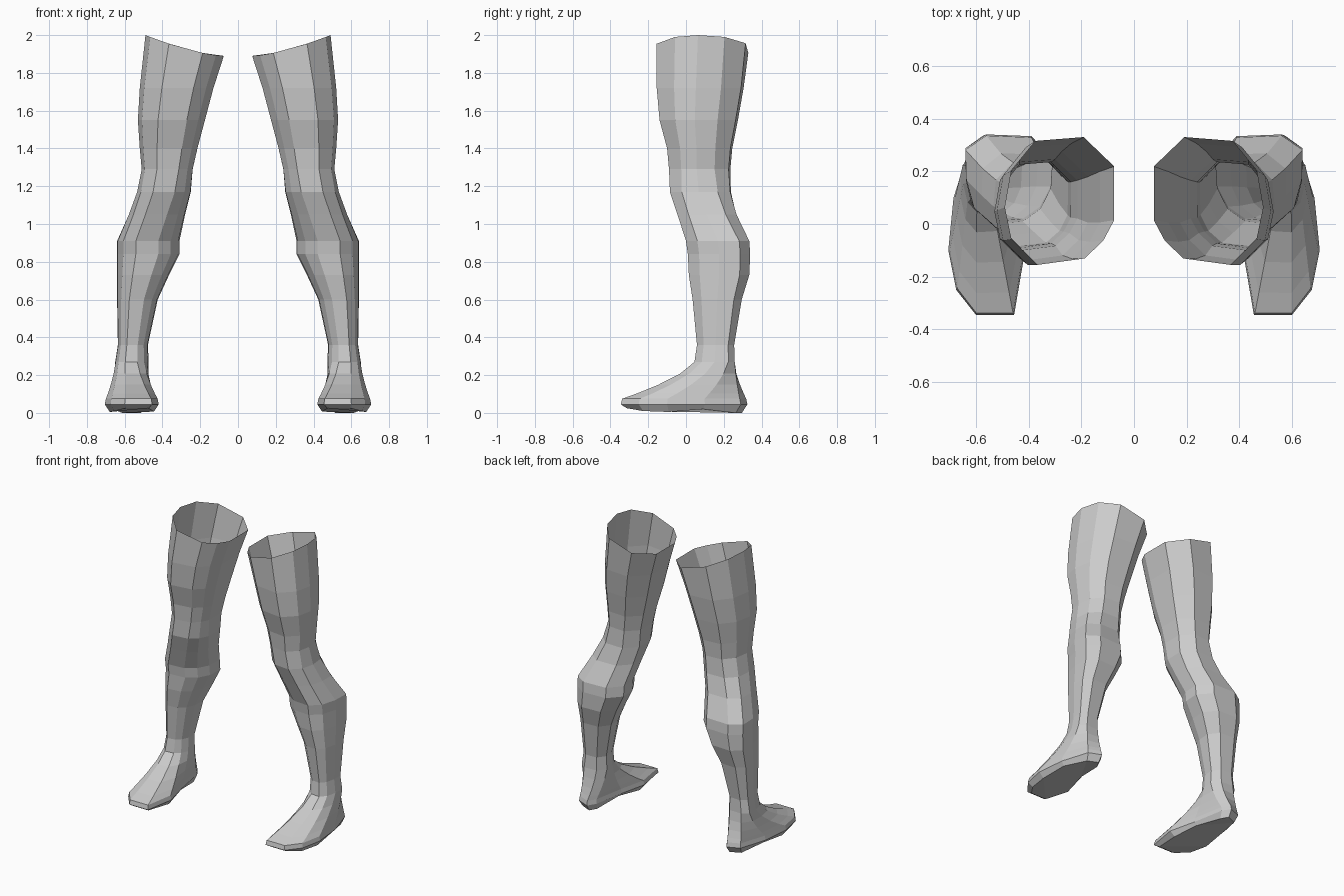
import bpy, bmesh

if "Cube" in bpy.data.objects:
    bpy.data.objects.remove(bpy.data.objects["Cube"])

# Cross-section shapes in a unit box (inner back -> inner -> front -> outer -> back)
THIGH = [(0, .77), (0, .35), (.1, .19), (.27, .05), (.7, 0),
         (.94, .2), (1, .45), (.94, .74), (.72, .97), (.28, 1)]
CALF = [(0, .72), (.02, .4), (.14, .17), (.34, .03), (.7, 0),
        (.9, .18), (.99, .5), (1, .84), (.76, 1), (.24, .98)]

# Leg stations: z, inner x, outer x, front y, back y
LEG = [
    (1.72, .13, .52, -.155, .305),
    (1.55, .175, .53, -.14, .275),
    (1.40, .215, .52, -.10, .245),
    (1.29, .24, .51, -.09, .235),
    (1.17, .25, .535, -.085, .24),
    (1.05, .28, .58, -.045, .27),
    (.91, .31, .64, 0, .335),
    (.84, .31, .64, .01, .34),
    (.73, .365, .64, .015, .335),
    (.60, .425, .64, .035, .295),
    (.36, .477, .636, .058, .255),
    (.27, .473, .65, .045, .258),
]

# Foot outline, same point order as the leg sections, and height of the sole
FOOT = [(.505, .27), (.465, .05), (.42, -.14), (.455, -.345), (.60, -.345),
        (.675, -.25), (.705, -.10), (.685, .10), (.625, .29), (.54, .325)]
SOLE_Z = [.005, .03, .012, .03, .03, .015, .01, .025, .005, .005]


def section(z, x0, x1, y0, y1):
    t = min(1, max(0, (1.3 - z) / .35))
    return [(x0 + (x1 - x0) * (a[0] + (b[0] - a[0]) * t),
             y0 + (y1 - y0) * (a[1] + (b[1] - a[1]) * t), z)
            for a, b in zip(THIGH, CALF)]


def scaled_foot(s, heights):
    return [(.56 + (x - .56) * s, y * (1 + s) / 2, z)
            for (x, y), z in zip(FOOT, heights)]


# Slanted open rim, then the leg
rings = [[(.075 + .415 * u, -.155 + .485 * v, 1.89 + .11 * u ** 1.5) for u, v in THIGH]]
rings += [section(*s) for s in LEG]

# Instep: blend from the ankle out to the foot edge
ankle = rings[-1]
edge = scaled_foot(.96, [.075] * 10)
for t, tz in ((.2, .32), (.5, .62), (.8, .86)):
    rings.append([(a[0] + (e[0] - a[0]) * t, a[1] + (e[1] - a[1]) * t,
                   a[2] + (e[2] - a[2]) * tz) for a, e in zip(ankle, edge)])
rings += [edge, scaled_foot(1, [.045] * 10), scaled_foot(.82, SOLE_Z)]

bm = bmesh.new()
loops = [[bm.verts.new(p) for p in r] for r in rings]
n = len(THIGH)
for a, b in zip(loops, loops[1:]):
    for i in range(n):
        j = (i + 1) % n
        bm.faces.new((a[i], b[i], b[j], a[j]))

# Sole strip
s = loops[-1]
for i in range(4):
    bm.faces.new((s[(9 - i)], s[8 - i], s[i + 1], s[i]))
bmesh.ops.recalc_face_normals(bm, faces=bm.faces)
low = min(v.co.z for v in bm.verts)
for v in s:
    v.co.z -= low

mesh = bpy.data.meshes.new("legs")
bm.to_mesh(mesh)
bm.free()
legs = bpy.data.objects.new("legs", mesh)
bpy.context.collection.objects.link(legs)

# Opposite leg
mirror = legs.modifiers.new("mirror", 'MIRROR')
mirror.use_axis = (True, False, False)
mirror.use_mirror_merge = False
